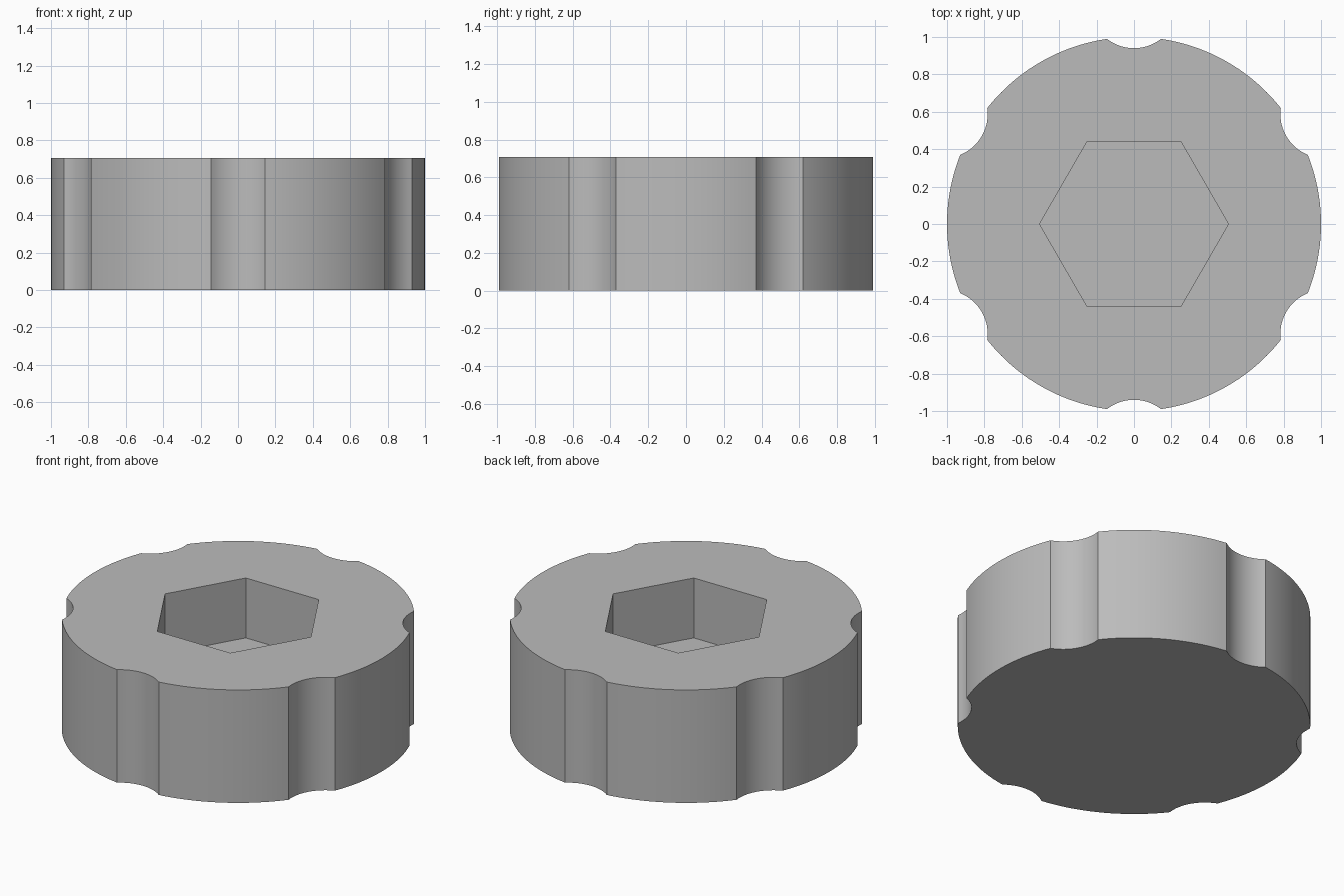
import bpy, bmesh, math

cube = bpy.data.objects.get("Cube")
if cube:
    bpy.data.objects.remove(cube)

HEIGHT, FLOOR = 0.707, 0.332
NOTCH_R, NOTCH_DIST = 0.235, 1.175
HEX_R = 0.505

grey = bpy.data.materials.new("plain grey")
grey.use_nodes = True
colour = (0.5, 0.5, 0.5, 1)
grey.diffuse_color = colour
grey.node_tree.nodes["Principled BSDF"].inputs["Base Color"].default_value = colour


def arc(cx, cy, radius, start, end, steps):
    return [(cx + radius * math.cos(start + (end - start) * i / steps),
             cy + radius * math.sin(start + (end - start) * i / steps))
            for i in range(steps)]


# Rim outline: six concave grip notches joined by arcs of the unit circle
cos_half = (1 + NOTCH_DIST ** 2 - NOTCH_R ** 2) / (2 * NOTCH_DIST)
half = math.acos(cos_half)
sweep = math.asin(math.sin(half) / NOTCH_R)
outline = []
for k in range(6):
    a = math.radians(30 + 60 * k)
    outline += arc(NOTCH_DIST * math.cos(a), NOTCH_DIST * math.sin(a), NOTCH_R,
                   a + math.pi + sweep, a + math.pi - sweep, 16)
    outline += arc(0, 0, 1, a + half, a + math.pi / 3 - half, 20)
hexagon = arc(0, 0, HEX_R, 0, 2 * math.pi, 6)

bm = bmesh.new()


def ring(points, z):
    verts = [bm.verts.new((x, y, z)) for x, y in points]
    edges = [bm.edges.new((v, verts[(i + 1) % len(verts)])) for i, v in enumerate(verts)]
    return verts, edges


def wall(low, high):
    for i in range(len(low)):
        j = (i + 1) % len(low)
        bm.faces.new((low[i], low[j], high[j], high[i]))


# Knob body: base, rim, hexagonal socket and pierced top
base, _ = ring(outline, 0)
top, top_edges = ring(outline, HEIGHT)
floor, _ = ring(hexagon, FLOOR)
mouth, mouth_edges = ring(hexagon, HEIGHT)
bm.faces.new(base)
bm.faces.new(floor)
wall(base, top)
wall(floor, mouth)
bmesh.ops.triangle_fill(bm, use_beauty=True, use_dissolve=False,
                        edges=top_edges + mouth_edges, normal=(0, 0, 1))
bmesh.ops.recalc_face_normals(bm, faces=bm.faces)

mesh = bpy.data.meshes.new("knob_body")
bm.to_mesh(mesh)
bm.free()
mesh.materials.append(grey)
knob = bpy.data.objects.new("knob_body", mesh)
bpy.context.collection.objects.link(knob)

bpy.ops.object.select_all(action="DESELECT")
knob.select_set(True)
bpy.context.view_layer.objects.active = knob
bpy.ops.object.shade_smooth_by_angle(angle=math.radians(25))
